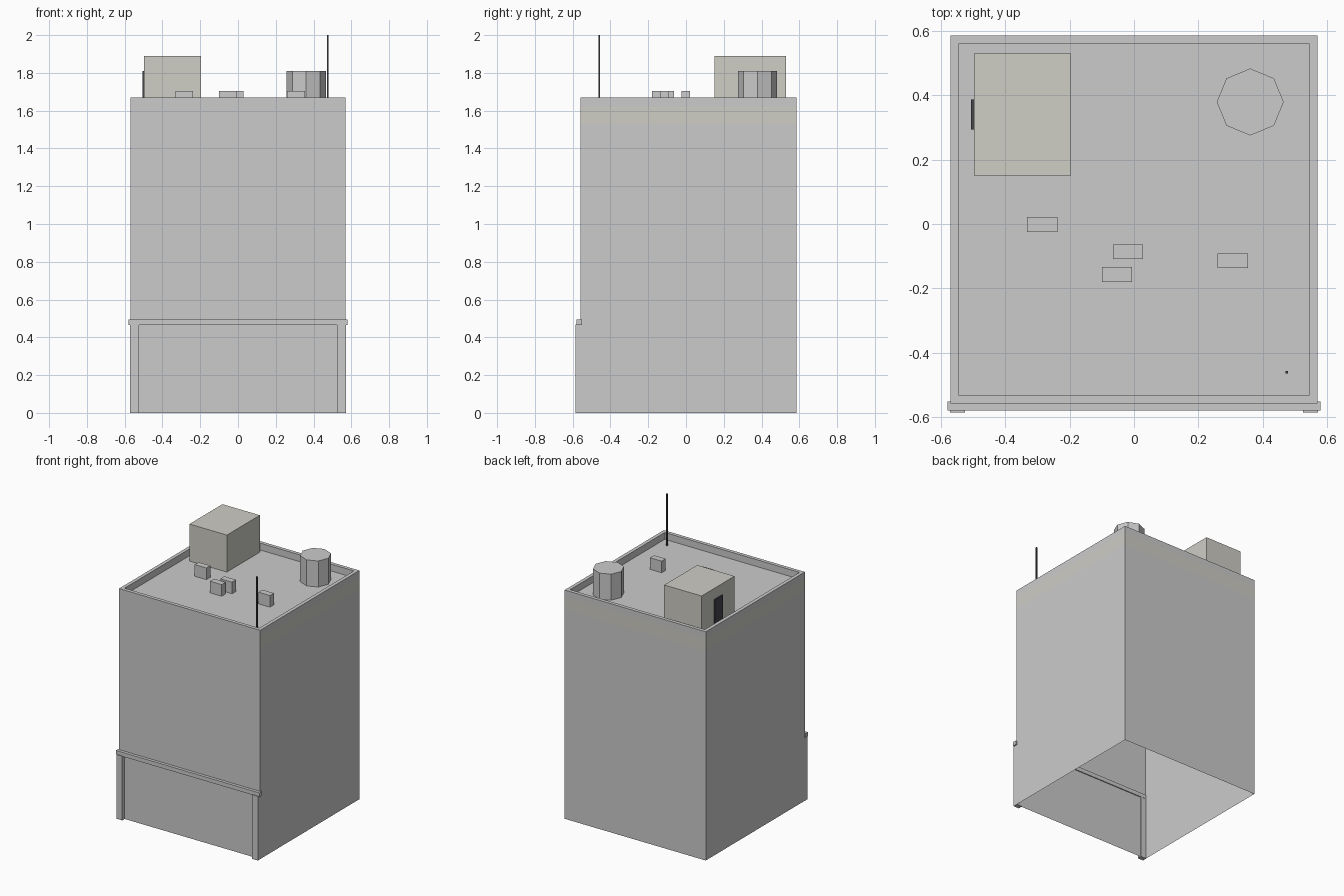
import bpy, bmesh, math

if "Cube" in bpy.data.objects:
    bpy.data.objects.remove(bpy.data.objects["Cube"])


def material(name, rgb):
    m = bpy.data.materials.new(name)
    m.diffuse_color = (*rgb, 1)
    m.use_nodes = True
    m.node_tree.nodes["Principled BSDF"].inputs["Base Color"].default_value = m.diffuse_color
    return m


STONE = material("pale_stone", (0.62, 0.61, 0.56))
DARK = material("dark_metal", (0.06, 0.06, 0.075))


def finish(name, bm, mats=()):
    bmesh.ops.recalc_face_normals(bm, faces=bm.faces)
    mesh = bpy.data.meshes.new(name)
    bm.to_mesh(mesh)
    bm.free()
    for m in mats:
        mesh.materials.append(m)
    ob = bpy.data.objects.new(name, mesh)
    bpy.context.collection.objects.link(ob)
    return ob


def box(name, x, y, z, mat=None):
    bm = bmesh.new()
    bmesh.ops.create_cube(bm, size=1)
    for v in bm.verts:
        v.co = [(a + b) / 2 + c * (b - a) for (a, b), c in zip((x, y, z), v.co)]
    return finish(name, bm, [mat] if mat else [])


ROOF, TOP = 1.62, 1.67
X, FRONT, BACK, WALL = 0.57, -0.558, 0.586, 0.026

# Building shell: open at the bottom, parapet folded inward down to the roof
bm = bmesh.new()
rings = []
for z, d in ((0, 0), (1.53, 0), (ROOF, 0), (TOP, 0), (TOP, WALL), (ROOF, WALL)):
    rings.append([bm.verts.new(p) for p in (
        (-X + d, FRONT + d, z), (X - d, FRONT + d, z),
        (X - d, BACK - d, z), (-X + d, BACK - d, z))])
for level, (lo, hi) in enumerate(zip(rings, rings[1:])):
    for side in range(4):
        n = (side + 1) % 4
        f = bm.faces.new((lo[side], lo[n], hi[n], hi[side]))
        # Pale band on the sides and back only
        f.material_index = 1 if level == 1 and side > 0 else 0
bm.faces.new(rings[-1])
finish("building_shell", bm, (None, STONE))

# Shopfront pilasters and cornice
for side, s in (("left", -1), ("right", 1)):
    box(side + "_pilaster", sorted((s * 0.525, s * 0.571)),
        (-0.586, -0.552), (0, 0.468))
box("shopfront_cornice", (-0.58, 0.58), (-0.58, -0.551), (0.464, 0.494))

# Stair house with its door
box("stair_house", (-0.497, -0.195), (0.15, 0.53), (ROOF, 1.89), STONE)
box("stair_house_door", (-0.506, -0.49), (0.293, 0.387), (ROOF, 1.81), DARK)

# Octagonal water tank
bm = bmesh.new()
bmesh.ops.create_cone(bm, cap_ends=True, segments=8, radius1=0.104,
                      radius2=0.104, depth=1.81 - ROOF)
bmesh.ops.translate(bm, verts=bm.verts, vec=(0.361, 0.379, (1.81 + ROOF) / 2))
finish("water_tank", bm)

# Small roof vents
for i, (x, y) in enumerate(((-0.285, -0.002), (-0.019, -0.086),
                            (-0.053, -0.157), (0.307, -0.114))):
    box(f"roof_vent_{i + 1}", (x - 0.047, x + 0.047),
        (y - 0.023, y + 0.023), (ROOF, 1.705))

# Antenna mast
box("antenna_mast", (0.471, 0.479), (-0.464, -0.456), (ROOF, 2.0), DARK)
